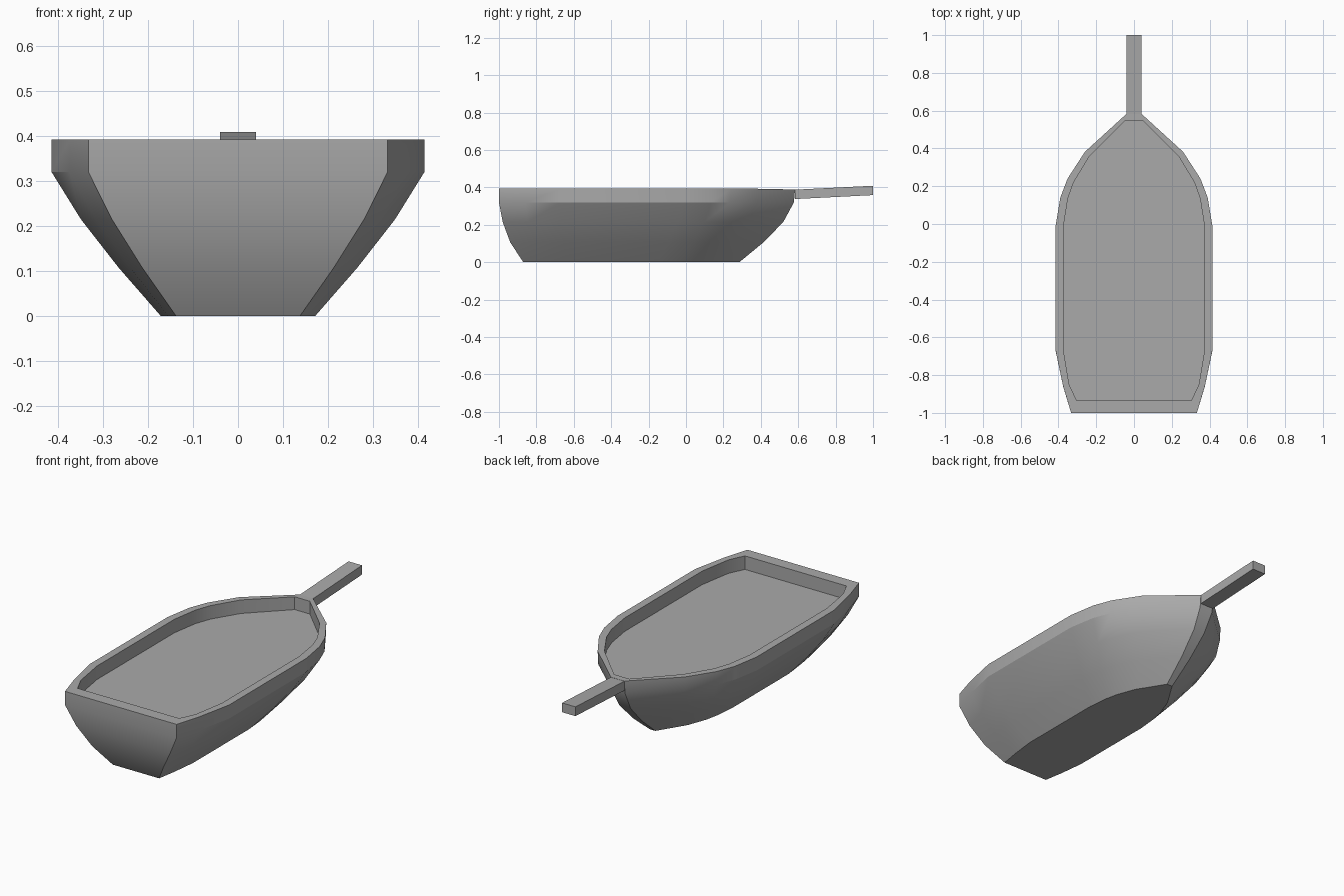
import bpy, bmesh

if "Cube" in bpy.data.objects:
    bpy.data.objects.remove(bpy.data.objects["Cube"])

grey = bpy.data.materials.new("plain grey")
grey.diffuse_color = (0.4, 0.4, 0.4, 1)
grey.use_nodes = True
grey.node_tree.nodes["Principled BSDF"].inputs["Base Color"].default_value = grey.diffuse_color

# Half outlines (x, y) from stern to bow
RIM = [(.333, -1), (.375, -.86), (.415, -.67), (.415, -.01),
       (.39, .14), (.352, .24), (.26, .382), (.04, .583)]
WELL = [(.303, -.935), (.343, -.85), (.373, -.67), (.373, -.01),
        (.35, .135), (.32, .22), (.235, .36), (.045, .548)]
# Hull levels: z, width factor, stern y, bow y
LEVELS = [(0, .415, -.87, .285), (.107, .64, -.94, .415),
          (.215, .843, -.98, .52), (.32, 1, -1, .577)]
TOP, FLOOR = .393, .32


def loop(half):
    return half + [(-x, y) for x, y in reversed(half)]


def finish(bm, name):
    bmesh.ops.recalc_face_normals(bm, faces=bm.faces)
    me = bpy.data.meshes.new(name)
    bm.to_mesh(me)
    bm.free()
    me.materials.append(grey)
    ob = bpy.data.objects.new(name, me)
    bpy.context.collection.objects.link(ob)
    return ob


# Hull: stacked rings up the outside, over the rim and down into the well
bm = bmesh.new()
rings = []
for z, w, stern, bow in LEVELS:
    pts = [(x * w, stern + (y + 1) / 1.583 * (bow - stern)) for x, y in RIM]
    rings.append([bm.verts.new((x, y, z)) for x, y in loop(pts)])
for half, z in ((RIM, TOP), (WELL, TOP), (WELL, FLOOR)):
    rings.append([bm.verts.new((x, y, z - (.004 if z == TOP and y > .5 else 0)))
                  for x, y in loop(half)])
n = len(rings[0])
for a, b in zip(rings, rings[1:]):
    for i in range(n):
        j = (i + 1) % n
        bm.faces.new((a[i], a[j], b[j], b[i]))
bm.faces.new(rings[0])
bm.faces.new(rings[-1])
hull = finish(bm, "hull")
bpy.context.view_layer.objects.active = hull
hull.select_set(True)
bpy.ops.object.shade_smooth_by_angle(angle=0.52)

# Handle: slightly rising square bar at the bow
bm = bmesh.new()
bmesh.ops.create_cube(bm, size=1)
for v in bm.verts:
    far = v.co.y > 0
    v.co = (.04 if v.co.x > 0 else -.04, 1 if far else .583,
            (.359 if far else .338) + (.05 if v.co.z > 0 else 0))
finish(bm, "handle")
